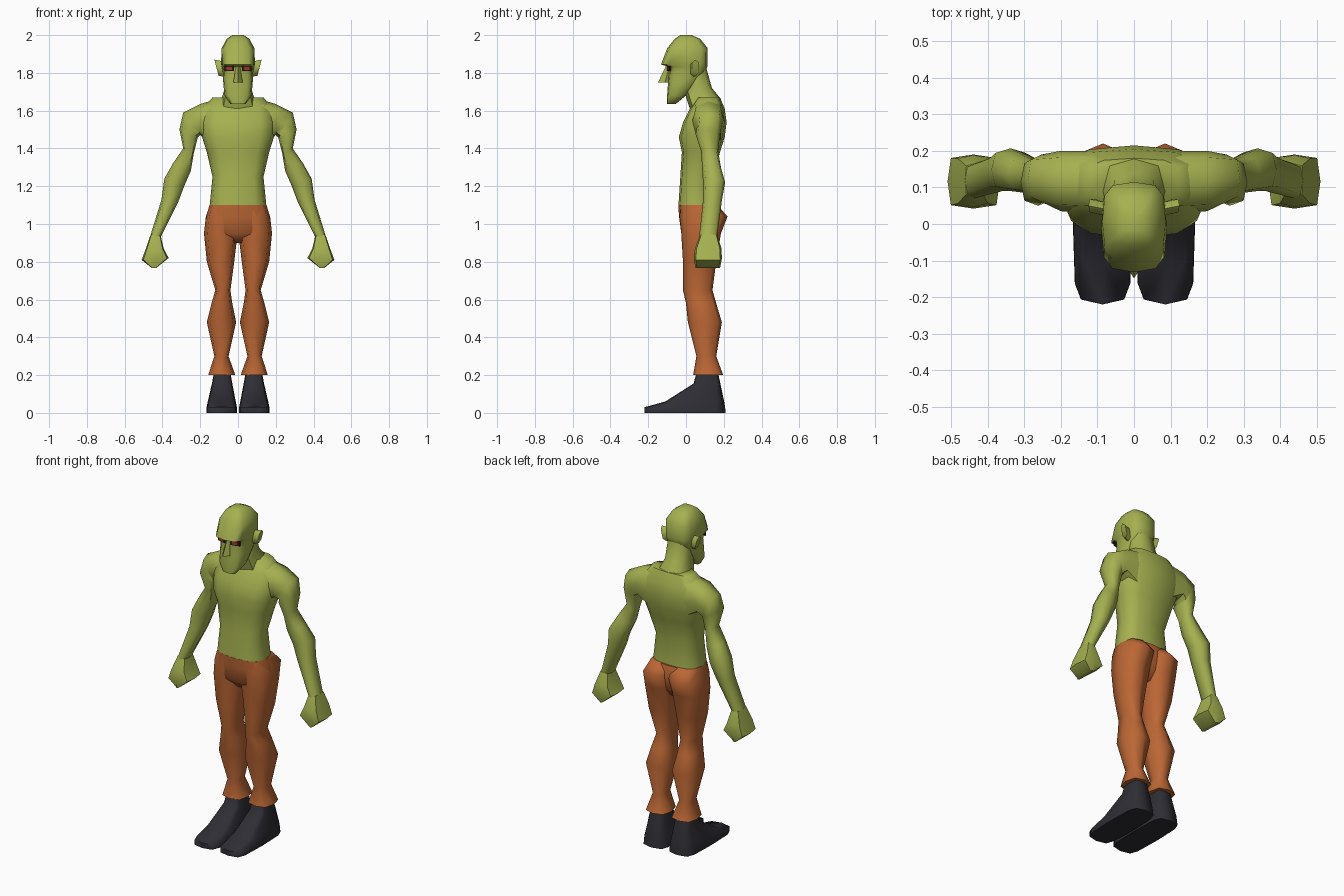
import bpy, bmesh, math


def material(name, rgb):
    m = bpy.data.materials.new(name)
    m.diffuse_color = (*rgb, 1)
    return m


SKIN = material("green skin", (0.38, 0.44, 0.08))
CLOTH = material("orange cloth", (0.50, 0.135, 0.035))
LEATHER = material("dark boot leather", (0.027, 0.027, 0.035))
SOCKET = material("dark eye", (0.03, 0.01, 0.01))
IRIS = material("red eye", (0.35, 0.04, 0.02))


def finish(ob, mat, mirror, angle=60):
    ob.data.materials.append(mat)
    if mirror:
        ob.modifiers.new("Mirror", 'MIRROR')
    bpy.ops.object.select_all(action='DESELECT')
    bpy.context.view_layer.objects.active = ob
    ob.select_set(True)
    bpy.ops.object.shade_smooth_by_angle(angle=math.radians(angle))


def loft(name, mat, rings, n=12, p=0.7, mirror=False):
    """Skin rings (x0, z0, x1, z1, y0, y1); p below 1 makes rings boxier."""
    bm = bmesh.new()
    loops = []
    for x0, z0, x1, z1, y0, y1 in rings:
        loop = []
        for i in range(n):
            a = 2 * math.pi * i / n
            c, s = (math.copysign(abs(t) ** p, t) if abs(t) > 1e-6 else 0
                    for t in (math.cos(a), math.sin(a)))
            loop.append(bm.verts.new(((x0 + x1 + c * (x1 - x0)) / 2,
                                      (y0 + y1 + s * (y1 - y0)) / 2,
                                      (z0 + z1 + c * (z1 - z0)) / 2)))
        loops.append(loop)
    for a, b in zip(loops, loops[1:]):
        for i in range(n):
            j = (i + 1) % n
            bm.faces.new((a[i], a[j], b[j], b[i]))
    bm.faces.new(loops[0])
    bm.faces.new(loops[-1])
    bmesh.ops.recalc_face_normals(bm, faces=bm.faces)
    me = bpy.data.meshes.new(name)
    bm.to_mesh(me)
    bm.free()
    ob = bpy.data.objects.new(name, me)
    bpy.context.collection.objects.link(ob)
    finish(ob, mat, mirror)
    return ob


def level(rows):
    """Symmetric horizontal rings from (z, half width, y0, y1)."""
    return [(-w, z, w, z, y0, y1) for z, w, y0, y1 in rows]


def limb(rows):
    """Horizontal side rings from (z, x0, x1, y0, y1)."""
    return [(x0, z, x1, z, y0, y1) for z, x0, x1, y0, y1 in rows]


# Torso, neck and head
loft("torso", SKIN, level([
    (1.10, .15, -.04, .155), (1.25, .135, -.03, .145), (1.38, .165, -.022, .18),
    (1.46, .19, -.038, .205), (1.54, .20, -.015, .215), (1.61, .185, .02, .205),
    (1.67, .135, .06, .18)]))
loft("neck", SKIN, level([
    (1.58, .11, .03, .20), (1.67, .085, 0, .178), (1.72, .07, -.01, .137),
    (1.81, .068, -.01, .112), (1.86, .065, 0, .10)]), n=8)
loft("head", SKIN, level([
    (1.635, .04, -.10, -.055), (1.68, .072, -.10, 0), (1.75, .078, -.095, .06),
    (1.80, .08, -.092, .10), (1.832, .085, -.092, .113), (1.845, .09, -.132, .115),
    (1.93, .087, -.10, .115), (1.98, .06, -.06, .075), (2.0, .03, -.03, .03)]), p=.6)
loft("nose", SKIN, level([(1.84, .009, -.105, -.07), (1.75, .025, -.148, -.075)]), n=4)
loft("ear", SKIN, [(.075, 1.78, .075, 1.86, .02, .06),
                   (.103, 1.785, .125, 1.87, .03, .07)], n=6, mirror=True)

# Eyes: thin plates tucked under the brow
for name, mat, w, h, y in (("eye", SOCKET, .052, .028, -.089),
                           ("iris", IRIS, .03, .018, -.092)):
    bpy.ops.mesh.primitive_cube_add(size=1)
    ob = bpy.context.object
    ob.name = name
    for v in ob.data.vertices:
        x = v.co.x * w
        v.co = (.046 + x, y + v.co.y * .008 + x * .25, 1.823 + v.co.z * h)
    finish(ob, mat, True, 30)

# Arms and fists
loft("arm", SKIN, [
    (.10, 1.40, .10, 1.665, .03, .20), (.20, 1.47, .20, 1.635, .035, .20),
    (.215, 1.455, .29, 1.59, .06, .19), (.215, 1.45, .31, 1.50, .05, .18),
    (.235, 1.37, .29, 1.40, .08, .17), (.25, 1.28, .345, 1.32, .085, .185),
    (.285, 1.20, .39, 1.24, .09, .207), (.315, 1.12, .405, 1.13, .09, .19),
    (.41, .93, .465, .935, .07, .165)], n=8, mirror=True)
loft("fist", SKIN, [
    (.41, .94, .462, .945, .075, .165), (.393, .87, .488, .87, .047, .188),
    (.367, .82, .51, .81, .042, .19), (.435, .766, .455, .766, .05, .18)],
    n=8, p=.4, mirror=True)

# Trousers
loft("trouser_seat", CLOTH, level([
    (1.10, .151, -.041, .165), (1.04, .168, -.037, .185), (.95, .175, -.025, .16),
    (.90, .06, .02, .12)]))
loft("trouser_leg", CLOTH, limb([
    (1.10, .0, .15, -.03, .165), (1.04, .0, .17, -.034, .22), (.95, .002, .18, -.025, .185),
    (.80, .02, .165, -.016, .16), (.65, .04, .12, -.016, .14), (.58, .03, .14, 0, .16),
    (.48, .01, .165, .01, .19), (.30, .05, .125, .055, .16), (.20, .014, .158, .038, .197)]),
    n=8, mirror=True)

# Boots
loft("boot", LEATHER, limb([
    (0, .005, .167, -.22, .21), (.03, .006, .166, -.22, .207), (.06, .012, .16, -.11, .202),
    (.155, .03, .138, .04, .182), (.21, .04, .128, .055, .17)]),
    n=12, p=.45, mirror=True)
